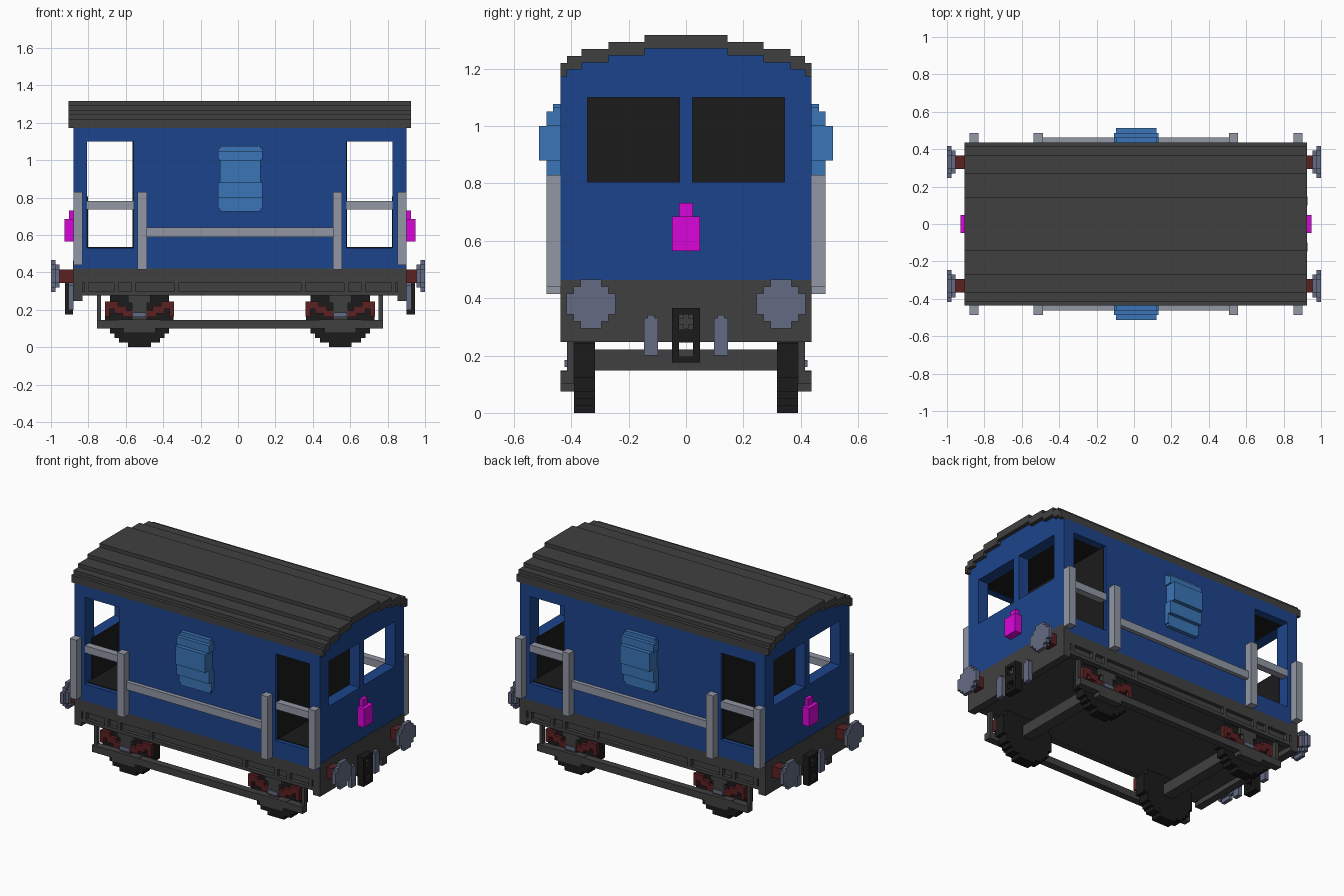
import bpy, bmesh

cube = bpy.data.objects.get("Cube")
if cube:
    bpy.data.objects.remove(cube, do_unlink=True)

V = 0.0244   # block size of the stepped shapes
CX = 0.01    # middle of the body along x


def material(name, hexcode):
    srgb = [int(hexcode[i:i + 2], 16) / 255 for i in (0, 2, 4)]
    col = [c / 12.92 if c <= 0.04045 else ((c + 0.055) / 1.055) ** 2.4 for c in srgb] + [1]
    m = bpy.data.materials.new(name)
    m.use_nodes = True
    m.diffuse_color = col
    m.node_tree.nodes["Principled BSDF"].inputs["Base Color"].default_value = col
    return m


BLUE = material("body blue", "1C448C")
SKY = material("light blue", "3A75B6")
GREY = material("dark grey", "404040")
BLACK = material("black", "1B1B1B")
RAIL = material("light grey", "9297A5")
SLATE = material("slate grey", "646B83")
RED = material("dark red", "5C2122")
PINK = material("magenta", "DA06DA")


def finish(name, mat, bm):
    bmesh.ops.recalc_face_normals(bm, faces=bm.faces)
    me = bpy.data.meshes.new(name)
    bm.to_mesh(me)
    bm.free()
    me.materials.append(mat)
    ob = bpy.data.objects.new(name, me)
    bpy.context.collection.objects.link(ob)
    return ob


def boxes(name, mat, *dims):
    """One object from boxes given as x0, x1, y0, y1, z0, z1."""
    bm = bmesh.new()
    for x0, x1, y0, y1, z0, z1 in dims:
        vs = bmesh.ops.create_cube(bm, size=1)["verts"]
        for v in vs:
            v.co = (x1 if v.co.x > 0 else x0, y1 if v.co.y > 0 else y0, z1 if v.co.z > 0 else z0)
    return finish(name, mat, bm)


def prism(name, mat, outline, axis, a, b):
    """Extrude an outline of (u, z) points along x or y from a to b."""
    bm = bmesh.new()
    at = lambda u, z, w: (w, u, z) if axis == "x" else (u, w, z)
    face = bm.faces.new([bm.verts.new(at(u, z, a)) for u, z in outline])
    out = bmesh.ops.extrude_face_region(bm, geom=[face])["geom"]
    shift = (b - a, 0, 0) if axis == "x" else (0, b - a, 0)
    bmesh.ops.translate(bm, vec=shift, verts=[g for g in out if isinstance(g, bmesh.types.BMVert)])
    return finish(name, mat, bm)


def side(s, near, far):
    return (near, far) if s > 0 else (-far, -near)


def endx(s, near, far):
    a, b = side(s, near, far)
    return a + CX, b + CX


def steps(levels):
    """Right half of a stepped arch, from the top middle outward."""
    pts = []
    for i, (w, z) in enumerate(levels):
        if i:
            pts.append((levels[i - 1][0], z))
        pts.append((w, z))
    return pts


def mirrored(pts):
    return pts + [(-u, z) for u, z in reversed(pts)]


def disc(cu, cz, n):
    """Stepped circle outline, n blocks across."""
    rows, r = [], n / 2
    for k in range(n):
        c = r - k - 0.5
        w = n % 2 / 2
        while w + 1 <= r and (w + 0.5) ** 2 + c * c <= r * r:
            w += 1
        rows.append((w * V, (r - k) * V, (r - k - 1) * V))
    pts = []
    for w, z0, z1 in rows:
        if pts and pts[-1] == (w, z0):
            pts[-1] = (w, z1)
        else:
            pts += [(w, z0), (w, z1)]
    return [(cu + u, cz + z) for u, z in mirrored(pts)]


# Stepped roof shell, and the matching top of the body
ARCH = [(0.145, 1.317), (0.27, 1.293), (0.365, 1.268), (0.415, 1.244), (0.437, 1.22)]
arch = steps(ARCH)
under = steps([(w, z - 0.047) for w, z in ARCH])
prism("roof", GREY, mirrored(arch + under[::-1]), "x", CX - 0.915, CX + 0.915)

# Closed middle cabin
prism("cabin", BLUE, mirrored(under + [(0.437, 0.42)]), "x", CX - 0.57, CX + 0.57)

# Open platforms at both ends
for s, end in ((-1, "right"), (1, "left")):
    wx = endx(s, 0.817, 0.89)
    px = endx(s, 0.57, 0.817)
    prism(end + "_end_wall_top", BLUE, mirrored(under + [(0.437, 1.10)]), "x", *wx)
    boxes(end + "_end_wall", BLUE, (*wx, -0.437, 0.437, 0.42, 0.805),
          (*wx, -0.437, -0.343, 0.805, 1.10), (*wx, 0.343, 0.437, 0.805, 1.10),
          (*wx, -0.023, 0.023, 0.805, 1.10))
    boxes(end + "_platform_walls", BLUE, (*px, -0.437, 0.437, 0.42, 0.53),
          (*px, -0.437, -0.39, 1.10, 1.175), (*px, 0.39, 0.437, 1.10, 1.175))
    # Black lining of the platform
    boxes(end + "_platform_lining", BLACK, (*px, -0.41, 0.41, 0.53, 0.535),
          (*px, -0.39, 0.39, 1.102, 1.11),
          (*endx(s, 0.57, 0.574), -0.42, 0.42, 0.53, 1.102),
          (*endx(s, 0.813, 0.817), -0.365, 0.365, 0.53, 0.805))
    # Tail lamp
    boxes(end + "_lamp", PINK, (*endx(s, 0.89, 0.938), -0.048, 0.048, 0.565, 0.685),
          (*endx(s, 0.89, 0.914), -0.024, 0.024, 0.685, 0.732))
    # Buffer beam, hoses and coupling
    boxes(end + "_buffer_beam", GREY, (*endx(s, 0.842, 0.892), -0.437, 0.437, 0.247, 0.463))
    boxes(end + "_hoses", SLATE, *[(*endx(s, 0.89, 0.917), *side(t, *yy), z0, z1) for t in (-1, 1)
          for yy, z0, z1 in (((0.098, 0.146), 0.2, 0.33), ((0.11, 0.134), 0.33, 0.342))])
    cx = endx(s, 0.892, 0.936)
    boxes(end + "_coupling", BLACK, (*cx, -0.048, -0.024, 0.175, 0.365),
          (*cx, 0.024, 0.048, 0.175, 0.365), (*cx, -0.024, 0.024, 0.175, 0.197),
          (*cx, -0.024, 0.024, 0.245, 0.29), (*cx, -0.024, 0.024, 0.343, 0.365))
    boxes(end + "_hook", GREY, (*endx(s, 0.89, 0.92), -0.024, 0.024, 0.308, 0.329),
          (*endx(s, 0.89, 0.92), -0.009, 0.009, 0.294, 0.343))
    # Buffers
    tip = 1.01 if s < 0 else 0.99
    for t, lab in ((-1, "front"), (1, "back")):
        yc = t * 0.331
        boxes(f"{end}_{lab}_buffer_shank", RED,
              (*endx(s, 0.88, tip - 0.03), yc - 0.036, yc + 0.036, 0.344, 0.416))
        prism(f"{end}_{lab}_buffer_neck", SLATE, disc(yc, 0.38, 5), "x", *endx(s, tip - 0.045, tip - 0.02))
        prism(f"{end}_{lab}_buffer_head", SLATE, disc(yc, 0.38, 7), "x", *endx(s, tip - 0.024, tip))

# Underframe
boxes("underframe", GREY, (CX - 0.888, CX + 0.888, -0.413, 0.413, 0.28, 0.42))

for t, lab in ((-1, "front"), (1, "back")):
    # Sole bar flanges and stiffeners
    ys = side(t, 0.40, 0.437)
    boxes(lab + "_sole_bar", GREY, (CX - 0.89, CX + 0.89, *ys, 0.345, 0.42),
          (CX - 0.842, CX + 0.842, *ys, 0.275, 0.297),
          *[(CX + x - 0.012, CX + x + 0.012, *ys, 0.297, 0.345)
            for x in (-0.82, -0.66, -0.57, -0.34, 0.34, 0.57, 0.66, 0.82)])
    # Long footboard on hangers
    boxes(lab + "_footboard", GREY, (CX - 0.765, CX + 0.765, *side(t, 0.39, 0.437), 0.10, 0.145),
          *[(*endx(s, 0.742, 0.765), *side(t, 0.39, 0.415), 0.14, 0.30) for s in (-1, 1)])
    # Handrail posts and rails
    yp = side(t, 0.437, 0.487)
    boxes(lab + "_posts", RAIL, *[(*endx(s, 0.842, 0.89), *yp, 0.44, 0.83) for s in (-1, 1)],
          *[(*endx(s, 0.497, 0.547), *yp, 0.415, 0.83) for s in (-1, 1)])
    boxes(lab + "_long_rail", RAIL, (CX - 0.5, CX + 0.5, *side(t, 0.437, 0.463), 0.59, 0.64))
    boxes(lab + "_door_rails", RAIL, *[(*endx(s, 0.57, 0.817), *side(t, 0.39, 0.436), 0.735, 0.782)
                                       for s in (-1, 1)])
    # Projecting lookout
    boxes(lab + "_lookout", SKY, (-0.095, 0.12, *side(t, 0.43, 0.463), 0.725, 1.076),
          (-0.106, 0.13, *side(t, 0.43, 0.463), 0.74, 0.88),
          (-0.106, 0.13, *side(t, 0.43, 0.463), 1.0, 1.065),
          (-0.106, 0.13, *side(t, 0.43, 0.487), 0.80, 0.88),
          (-0.106, 0.13, *side(t, 0.43, 0.487), 1.0, 1.05),
          (-0.095, 0.12, *side(t, 0.43, 0.513), 0.88, 1.0))

# Wheels, axles, axle boxes and springs
for s, end in ((-1, "right"), (1, "left")):
    wx = CX + s * 0.537
    boxes(end + "_axle", GREY, (wx - 0.036, wx + 0.036, -0.33, 0.33, 0.148, 0.221))
    for t, lab in ((-1, "front"), (1, "back")):
        n = f"{end}_{lab}_"
        prism(n + "wheel", BLACK, disc(wx, 0.183, 15), "y", *side(t, 0.318, 0.39))
        yb = side(t, 0.38, 0.437)
        yi = side(t, 0.38, 0.415)
        boxes(n + "axle_box", GREY, (wx - 0.04, wx + 0.04, *yi, 0.14, 0.28),
              (wx - 0.06, wx + 0.06, *yi, 0.235, 0.28),
              (wx - 0.11, wx + 0.11, *yb, 0.10, 0.148), (wx - 0.085, wx + 0.085, *yb, 0.075, 0.10))
        boxes(n + "axle_cap", SLATE, (wx - 0.036, wx + 0.036, *side(t, 0.41, 0.424), 0.16, 0.185))
        boxes(n + "spring", RED, *[(*[wx + v for v in side(u, a, b)], *side(t, 0.391, 0.413), z0, z1)
              for u in (-1, 1) for a, b, z0, z1 in
              ((0.035, 0.09, 0.16, 0.197), (0.07, 0.135, 0.18, 0.22),
               (0.115, 0.185, 0.203, 0.245), (0.16, 0.185, 0.165, 0.205))])
